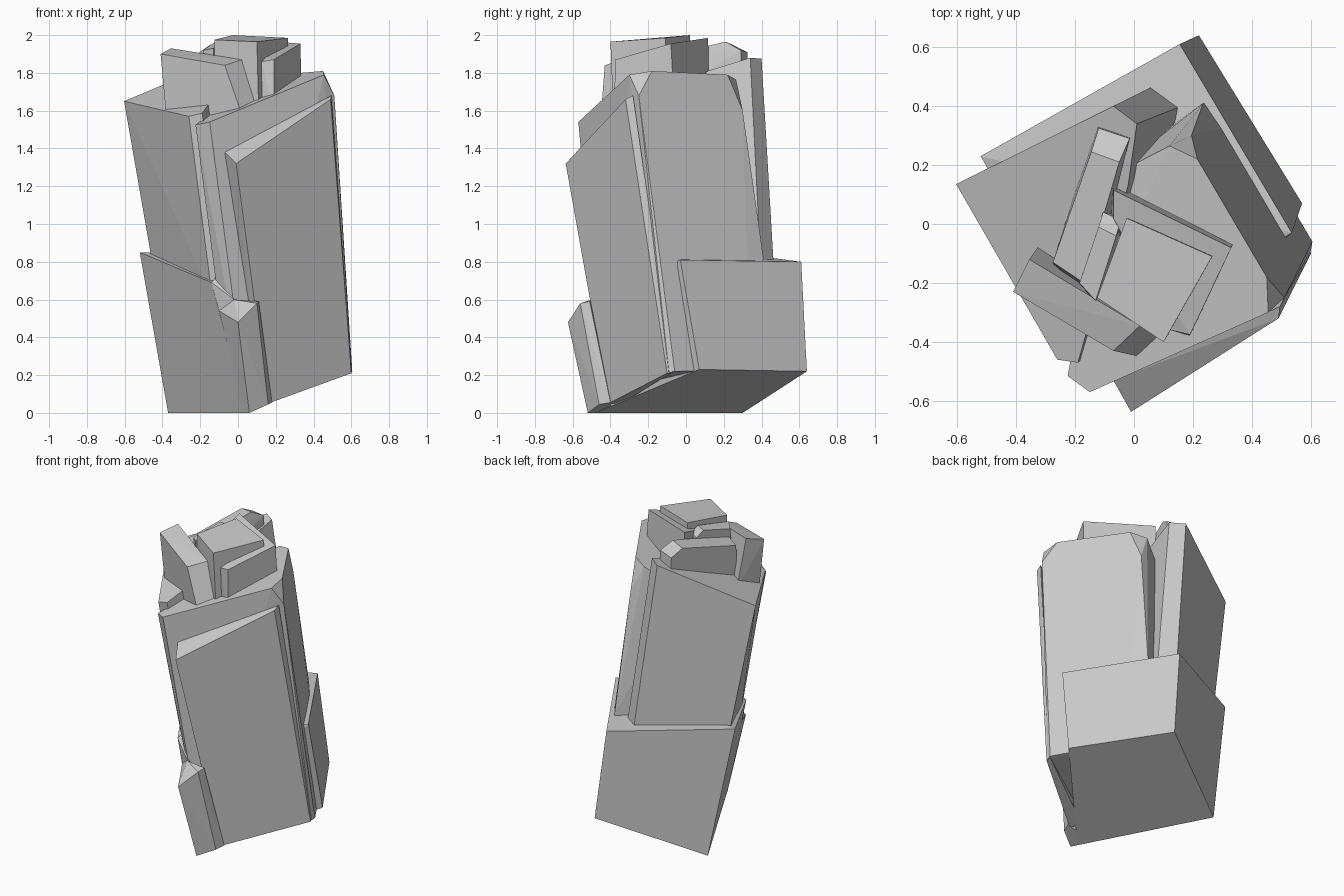
import bpy, bmesh, math


def chunk(name, top, bottom):
    """Flat-faced convex rock chunk wrapped around its corner points."""
    bm = bmesh.new()
    for p in top + bottom:
        bm.verts.new(p)
    res = bmesh.ops.convex_hull(bm, input=bm.verts[:])
    junk = {g for g in res["geom_interior"] + res["geom_unused"]
            if isinstance(g, bmesh.types.BMVert)}
    bmesh.ops.delete(bm, geom=list(junk), context='VERTS')
    bmesh.ops.dissolve_limit(bm, angle_limit=math.radians(2.5),
                             verts=bm.verts[:], edges=bm.edges[:])
    bmesh.ops.recalc_face_normals(bm, faces=bm.faces[:])
    me = bpy.data.meshes.new(name)
    bm.to_mesh(me)
    bm.free()
    ob = bpy.data.objects.new(name, me)
    bpy.context.collection.objects.link(ob)
    return ob


# Wide base with a sloping underside
chunk("base_block",
      [(-.52, .23, .85), (-.14, -.43, .69), (.155, .61, .80), (.535, -.03, .81)],
      [(-.37, .30, 0), (.04, -.48, 0), (.57, .07, .23), (.22, .64, .22)])

# Low foot at the front corner, and the chip that joins it to the base
chunk("front_foot",
      [(-.10, -.44, .54), (0, -.625, .48), (.10, -.56, .58),
       (-.02, -.50, .60), (.11, -.51, .59)],
      [(.06, -.52, 0), (.16, -.46, .045), (.18, -.40, .055), (0, -.40, 0)])
chunk("base_chip",
      [(-.14, -.43, .69), (-.11, -.40, .73), (-.02, -.50, .60)],
      [(-.10, -.44, .54), (.05, -.30, .45)])

# Tall core column with chipped corners
chunk("core_column",
      [(-.225, -.515, 1.525), (-.15, -.57, 1.54), (.455, -.30, 1.79),
       (.45, -.18, 1.81), (.215, .22, 1.79), (.12, .265, 1.765),
       (.51, -.25, 1.68), (.195, .30, 1.60), (-.10, .15, 1.60)],
      [(-.04, -.35, .10), (.04, -.44, .10), (.60, -.09, .215),
       (.605, -.06, .22), (.37, .34, .225), (.235, .41, .82), (0, .25, .2)])

# Thinner slab leaning on the front
chunk("front_slab",
      [(-.01, -.637, 1.32), (.49, -.32, 1.66), (.495, -.28, 1.68), (-.07, -.53, 1.38)],
      [(.16, -.41, .05), (.60, -.10, .21), (.595, -.07, .215), (.12, -.34, .05)])

# Tall slab at the left and back
chunk("left_slab",
      [(-.603, .135, 1.65), (-.26, -.46, 1.57), (-.19, -.47, 1.587),
       (.01, .34, 1.88), (-.07, .40, 1.875), (-.02, .13, 1.815)],
      [(.08, .475, .6), (.175, .405, .6), (-.42, .21, .6),
       (-.135, -.375, .6), (-.05, -.37, .6)])

# Broken crown of smaller chunks
chunk("crown_front",
      [(-.41, -.23, 1.90), (-.355, -.12, 1.93), (.02, -.345, 1.87), (-.07, -.43, 1.84)],
      [(-.38, -.22, 1.57), (.02, -.45, 1.58), (.11, -.375, 1.60), (-.32, -.07, 1.60)])
chunk("crown_peak",
      [(-.125, -.25, 1.975), (.10, -.40, 1.965), (.265, -.11, 1.985), (-.025, .02, 2.0)],
      [(-.12, -.25, 1.58), (.11, -.385, 1.58), (.275, -.10, 1.6), (-.02, .03, 1.6)])
chunk("crown_right",
      [(.125, -.36, 1.86), (.19, -.375, 1.87), (.33, -.08, 1.955),
       (-.07, .115, 1.985), (-.07, .02, 1.96)],
      [(.10, -.34, 1.6), (.19, -.38, 1.6), (.34, -.06, 1.6),
       (-.075, .14, 1.6), (-.08, .02, 1.6)])
chunk("crown_back",
      [(-.145, .245, 1.95), (-.05, .21, 1.965), (-.12, .325, 1.91),
       (-.015, .29, 1.92), (-.275, -.13, 1.86), (-.17, -.20, 1.87)],
      [(-.125, .34, 1.6), (-.01, .30, 1.6), (-.28, -.14, 1.6), (-.15, -.25, 1.6)])
chunk("crown_step",
      [(-.12, -.01, 1.965), (-.06, -.04, 1.97), (-.105, .04, 1.93),
       (-.045, .015, 1.94), (-.185, -.20, 1.92), (-.13, -.26, 1.93)],
      [(-.10, .05, 1.6), (-.03, .02, 1.6), (-.19, -.21, 1.6), (-.12, -.26, 1.6)])
